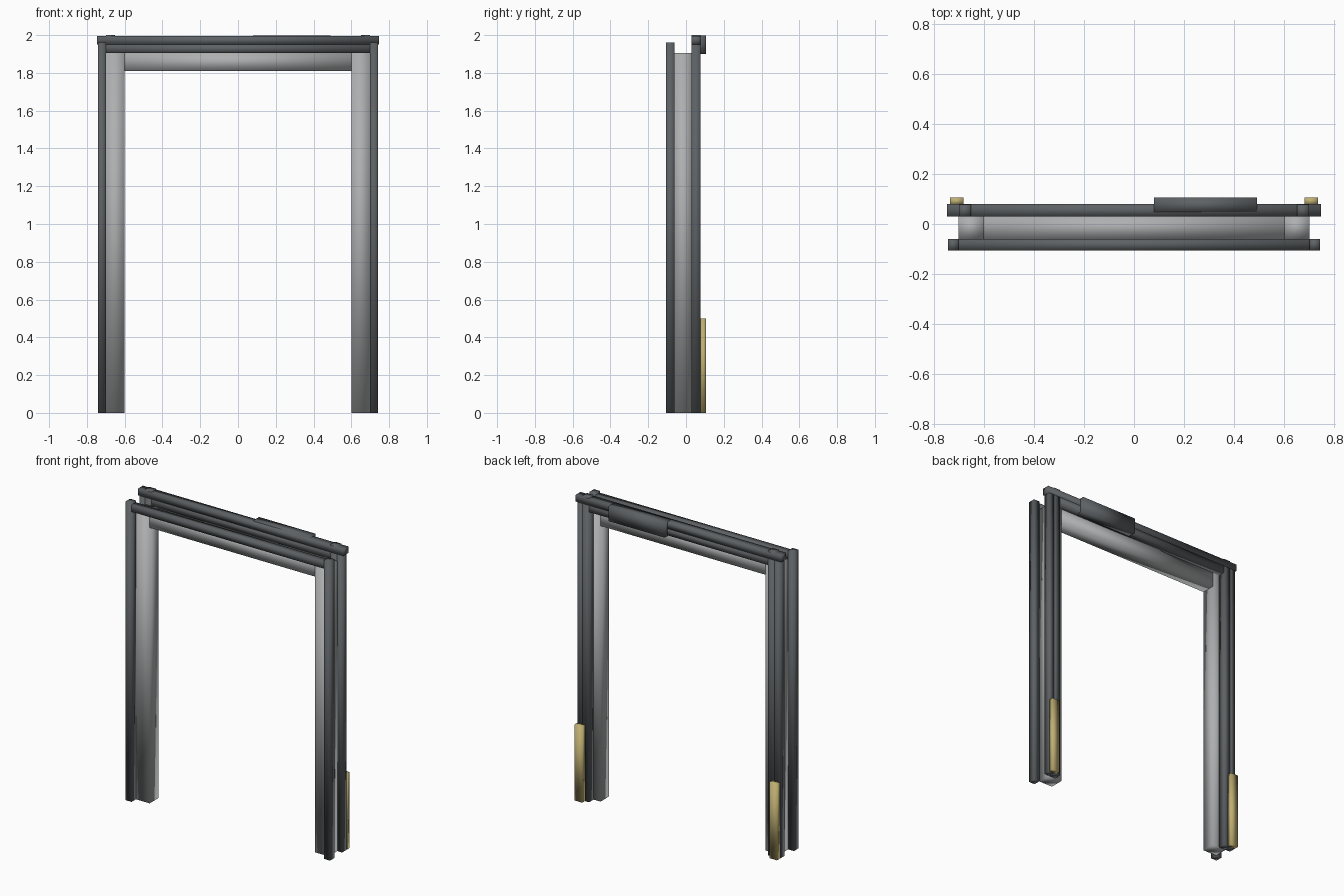
import bpy
import bmesh
from mathutils import Vector

cube = bpy.data.objects.get("Cube")
if cube:
    bpy.data.objects.remove(cube, do_unlink=True)


def material(name, color):
    mat = bpy.data.materials.new(name)
    mat.use_nodes = True
    mat.diffuse_color = (*color, 1)
    mat.node_tree.nodes["Principled BSDF"].inputs["Base Color"].default_value = (*color, 1)
    return mat


dark_steel = material("dark_steel", (0.11, 0.12, 0.128))
light_steel = material("light_steel", (0.42, 0.43, 0.435))
brass = material("brass", (0.52, 0.43, 0.17))


def bar(name, mat, x, y, z):
    """Softly shaded box spanning the given (low, high) ranges."""
    bm = bmesh.new()
    bmesh.ops.create_cube(bm, size=1)
    low, high = (Vector(c) for c in zip(x, y, z))
    for v in bm.verts:
        v.co = Vector(h if c > 0 else l for c, l, h in zip(v.co, low, high))
    for f in bm.faces:
        f.smooth = True
    mesh = bpy.data.meshes.new(name)
    bm.to_mesh(mesh)
    bm.free()
    mesh.materials.append(mat)
    obj = bpy.data.objects.new(name, mesh)
    bpy.context.collection.objects.link(obj)


def pair(name, mat, x, y, z):
    """The same bar on both sides of the doorway."""
    bar("left_" + name, mat, x, y, z)
    bar("right_" + name, mat, (-x[1], -x[0]), y, z)


FRONT = (-0.105, -0.06)
MIDDLE = (-0.06, 0.03)
BACK = (0.03, 0.077)

# Light inner lining of the doorway
pair("jamb", light_steel, (0.6, 0.7), MIDDLE, (0, 1.905))
bar("head_jamb", light_steel, (-0.6, 0.6), MIDDLE, (1.81, 1.905))

# Front trim
pair("front_post", dark_steel, (0.7, 0.742), FRONT, (0, 1.962))
bar("front_lintel", dark_steel, (-0.7, 0.7), FRONT, (1.905, 1.95))

# Back trim with its overhanging top rail
pair("back_inner_post", dark_steel, (0.65, 0.698), BACK, (0, 2.0))
pair("back_outer_post", dark_steel, (0.698, 0.735), BACK, (0, 1.95))
bar("back_lintel", dark_steel, (-0.65, 0.65), BACK, (1.905, 1.95))
bar("back_top_rail", dark_steel, (-0.746, 0.746), (0.029, 0.079), (1.95, 1.994))

# Door closer housing and lower guard strips
bar("closer_box", dark_steel, (0.08, 0.49), (0.047, 0.105), (1.9, 1.999))
pair("guard_strip", brass, (0.68, 0.735), (0.077, 0.105), (0, 0.5))
